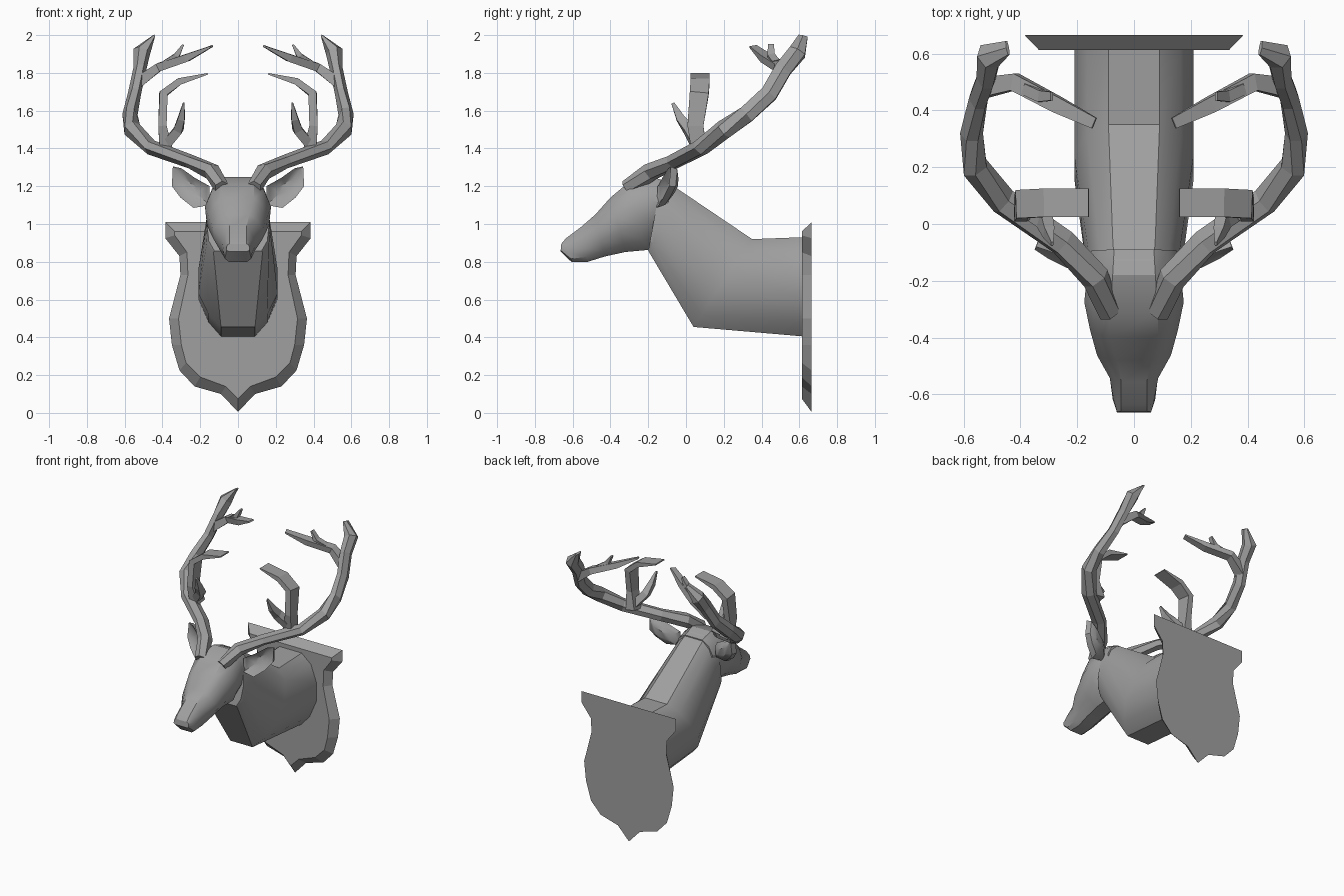
import bpy, bmesh, math
from mathutils import Vector

cube = bpy.data.objects.get("Cube")
if cube:
    bpy.data.objects.remove(cube, do_unlink=True)

grey = bpy.data.materials.new("plain grey")
grey.use_nodes = True
grey.diffuse_color = (0.35, 0.35, 0.35, 1)
grey.node_tree.nodes["Principled BSDF"].inputs["Base Color"].default_value = grey.diffuse_color


def finish(name, bm, mirror=False, smooth=None):
    bmesh.ops.recalc_face_normals(bm, faces=bm.faces)
    mesh = bpy.data.meshes.new(name)
    bm.to_mesh(mesh)
    bm.free()
    mesh.materials.append(grey)
    obj = bpy.data.objects.new(name, mesh)
    bpy.context.collection.objects.link(obj)
    if mirror:
        obj.modifiers.new("Mirror", "MIRROR").use_clip = False
    if smooth:
        bpy.ops.object.select_all(action="DESELECT")
        obj.select_set(True)
        bpy.context.view_layer.objects.active = obj
        bpy.ops.object.shade_smooth_by_angle(angle=math.radians(smooth))
    return obj


def loft(bm, rings):
    """Skin a list of equal point rings and cap both ends."""
    rows = [[bm.verts.new(p) for p in ring] for ring in rings]
    n = len(rows[0])
    for a, b in zip(rows, rows[1:]):
        for i in range(n):
            bm.faces.new((a[i], a[(i + 1) % n], b[(i + 1) % n], b[i]))
    bm.faces.new(rows[0])
    bm.faces.new(rows[-1])


def both_sides(half):
    """Complete a half outline that runs from the top edge to the centre point."""
    return half + [(-x, z) for x, z in reversed(half) if x > 0]


# Wall plaque with a bevelled front
back = [(.385, 1.01), (.385, .925), (.31, .83), (.305, .73), (.365, .5),
        (.35, .36), (.31, .225), (.23, .14), (.09, .1), (0, .005)]
front = [(.335, .96), (.335, .94), (.27, .85), (.265, .73), (.315, .5),
         (.3, .36), (.275, .265), (.2, .19), (.065, .14), (0, .075)]
bm = bmesh.new()
loft(bm, [[(x, y, z) for x, z in both_sides(h)] for h, y in ((back, .665), (front, .613))])
finish("wall_plaque", bm)

# Head and neck: each section has a top point, a bottom point and half widths going down
LEVELS = (0, .12, .35, .62, .86, 1)


def section(top, bottom, widths):
    half = []
    for t, w in zip(LEVELS, widths):
        y, z = (a + (b - a) * t for a, b in zip(top, bottom))
        half.append((w, y, z))
    return half + [(-x, y, z) for x, y, z in reversed(half)]


head = [
    ((-.66, .895), (-.664, .855), (.045, .055, .06, .06, .06, .05)),
    ((-.635, .925), (-.605, .798), (.045, .06, .07, .075, .07, .045)),
    ((-.555, .985), (-.52, .8), (.045, .065, .085, .085, .075, .045)),
    ((-.48, 1.05), (-.43, .828), (.06, .1, .13, .125, .09, .05)),
    ((-.4, 1.14), (-.32, .852), (.085, .125, .155, .15, .1, .055)),
    ((-.31, 1.215), (-.21, .862), (.085, .14, .175, .165, .12, .06)),
    ((-.18, 1.25), (-.17, .87), (.075, .13, .165, .15, .1, .05)),
    ((-.09, 1.22), (-.1, .95), (.07, .12, .15, .13, .08, .04)),
]
neck = [
    ((-.13, 1.235), (-.2, .858), (.07, .12, .155, .165, .155, .125)),
    ((-.05, 1.19), (-.195, .85), (.075, .125, .16, .17, .165, .13)),
    ((.35, .92), (.04, .455), (.09, .165, .21, .21, .155, .09)),
    ((.62, .93), (.62, .405), (.09, .165, .21, .21, .155, .09)),
]
for name, sections in (("head", head), ("neck", neck)):
    bm = bmesh.new()
    loft(bm, [section(*s) for s in sections])
    finish(name, bm, smooth=32)

# Cupped ears
rim = [(.15, -.15, 1.2), (.23, -.125, 1.245), (.3, -.095, 1.295), (.345, -.08, 1.305),
       (.35, -.09, 1.2), (.305, -.12, 1.14), (.235, -.155, 1.085), (.15, -.155, 1.1)]
bm = bmesh.new()
mid = sum((Vector(p) for p in rim), Vector()) / len(rim)


def ear_ring(scale, depth):
    return [mid + (Vector(p) - mid) * scale + Vector((0, depth, 0)) for p in rim]


loft(bm, [ear_ring(.35, .03), ear_ring(.85, .01), ear_ring(1, 0),
          ear_ring(.85, .04), ear_ring(.4, .065)])
finish("ears", bm, mirror=True, smooth=35)


# Antlers: faceted bars swept along paths; each point is x, y, z, depth, thickness
def bar(name, path, sides):
    bm = bmesh.new()
    pts = [Vector(p[:3]) for p in path]
    rings = []
    for i, p in enumerate(path):
        tangent = (pts[min(i + 1, len(pts) - 1)] - pts[max(i - 1, 0)]).normalized()
        across = Vector((0, 1, 0))
        across = (across - tangent * across.dot(tangent)).normalized()
        other = tangent.cross(across)
        ring = []
        for k in range(sides):
            a = math.tau * (k + .5) / sides
            grow = 1 / math.cos(math.pi / sides)
            ring.append(pts[i] + across * math.cos(a) * p[3] * grow
                        + other * math.sin(a) * p[4] * grow)
        rings.append(ring)
    loft(bm, rings)
    finish(name, bm, mirror=True)


bar("antler_beams", [
    (.085, -.31, 1.19, .04, .035), (.135, -.19, 1.275, .045, .04),
    (.25, -.065, 1.33, .045, .032), (.46, .08, 1.405, .045, .035),
    (.56, .2, 1.5, .045, .042), (.572, .32, 1.58, .045, .035),
    (.548, .44, 1.69, .045, .03), (.52, .515, 1.82, .045, .03),
    (.51, .59, 1.91, .045, .04), (.445, .62, 1.995, .025, .006)], 6)
bar("upper_tines", [
    (.53, .48, 1.75, .035, .03), (.42, .5, 1.83, .03, .022),
    (.27, .42, 1.88, .028, .02), (.14, .355, 1.94, .02, .005)], 4)
bar("upper_spurs", [
    (.38, .475, 1.85, .02, .02), (.325, .45, 1.89, .02, .016),
    (.29, .45, 1.95, .015, .005)], 4)
bar("middle_tines", [
    (.38, .07, 1.39, .04, .035), (.4, .05, 1.52, .042, .022),
    (.395, .07, 1.69, .05, .022), (.31, .075, 1.755, .05, .018),
    (.16, .075, 1.795, .05, .004)], 4)
bar("lower_tines", [
    (.38, .06, 1.42, .03, .025), (.315, .015, 1.5, .028, .024),
    (.3, -.03, 1.56, .022, .018), (.288, -.07, 1.64, .008, .004)], 4)
